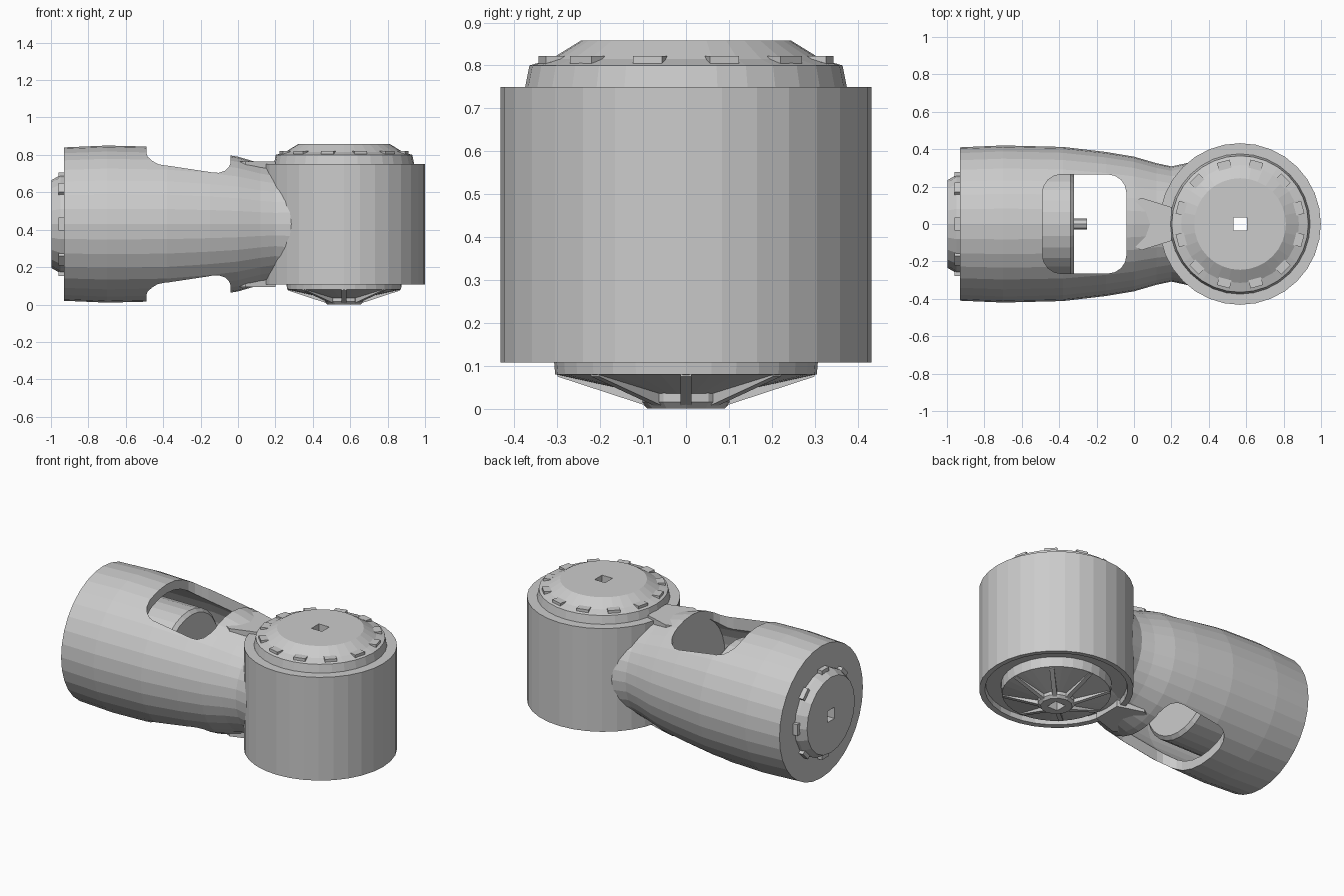
import bpy, bmesh
from math import sin, cos, pi, radians
from mathutils import Matrix, Vector

if "Cube" in bpy.data.objects:
    bpy.data.objects.remove(bpy.data.objects["Cube"])

PX, CZ = 0.567, 0.43            # drum centre in x, tube axis height
ALONG_X = Matrix.Translation((0, 0, CZ)) @ Matrix.Rotation(pi / 2, 4, 'Y')
DRUM = Matrix.Translation((PX, 0, 0))


def make(name, bm):
    bmesh.ops.recalc_face_normals(bm, faces=bm.faces)
    me = bpy.data.meshes.new(name)
    bm.to_mesh(me)
    bm.free()
    ob = bpy.data.objects.new(name, me)
    bpy.context.collection.objects.link(ob)
    return ob


def lathe(name, profile, sides, mat):
    """Closed solid of revolution from (radius, height) points."""
    bm = bmesh.new()
    rings = [[bm.verts.new(mat @ Vector((r * cos(2 * pi * i / sides), r * sin(2 * pi * i / sides), h)))
              for i in range(sides)] for r, h in profile]
    for a, b in zip(rings, rings[1:]):
        for i in range(sides):
            j = (i + 1) % sides
            bm.faces.new((a[i], a[j], b[j], b[i]))
    bm.faces.new(rings[0])
    bm.faces.new(rings[-1])
    return make(name, bm)


def prism(name, outline, lo, hi, mat=Matrix()):
    """Extrude a 2D outline from height lo to hi."""
    bm = bmesh.new()
    a, b = ([bm.verts.new(mat @ Vector((x, y, h))) for x, y in outline] for h in (lo, hi))
    n = len(outline)
    for i in range(n):
        j = (i + 1) % n
        bm.faces.new((a[i], a[j], b[j], b[i]))
    bm.faces.new(a)
    bm.faces.new(b)
    return make(name, bm)


def cut(ob, *cutters):
    for c in cutters:
        m = ob.modifiers.new("cut", 'BOOLEAN')
        m.operation, m.solver, m.object = 'DIFFERENCE', 'EXACT', c
        bpy.context.view_layer.objects.active = ob
        bpy.ops.object.modifier_apply(modifier=m.name)
    for c in cutters:
        bpy.data.objects.remove(c)


def rect(w, h):
    return [(-w, -h), (w, -h), (w, h), (-w, h)]


# Horizontal housing: tapered tube, hollow, with a window through top and bottom
housing = lathe("arm_housing", [(.41, -.93), (.42, -.7), (.412, -.38), (.385, -.15), (.36, 0),
                                (.325, .12), (.308, .2), (.325, .28), (.325, .4)], 32, ALONG_X)
cavity = lathe("cavity_cutter", [(.36, -.85), (.36, -.4), (.325, -.04)], 32, ALONG_X)
x0, x1, w, r = -.49, -.04, .265, .1
window = []
for cx, cy, start in ((x1 - r, w - r, 0), (x0 + r, w - r, 90), (x0 + r, r - w, 180), (x1 - r, r - w, 270)):
    for k in range(5):
        a = radians(start + 22.5 * k)
        window.append((cx + r * cos(a), cy + r * sin(a)))
cut(housing, cavity, prism("window_cutter", window, -.2, 1.1))

# Raised lips beside the window on the neck, top and bottom
for name, lo, hi in (("neck_pad_top", .72, .765), ("neck_pad_bottom", .095, .14)):
    prism(name, [(-.035, -.1), (.04, -.14), (.2, -.09), (.2, .09), (.04, .14), (-.035, .1)], lo, hi)

# Motor inside the housing, with its shaft
lathe("motor", [(.29, -.88), (.29, -.34), (.27, -.32)], 28, ALONG_X)
lathe("motor_shaft", [(.03, -.33), (.03, -.25)], 8, ALONG_X)

# End flange with square socket
flange = lathe("end_flange", [(.262, -.9), (.262, -.95), (.235, -.997), (.04, -.997)], 20, ALONG_X)
cut(flange, prism("socket_cutter", rect(.035, .035), -1.1, -.93, ALONG_X))
for i in range(8):
    spin = Matrix.Rotation(2 * pi * i / 8, 4, 'Z') @ Matrix.Translation((.255, 0, 0))
    prism("flange_lug", rect(.022, .035), -.96, -.92, ALONG_X @ spin)

# Vertical drum: stepped cover above, recessed hub plate below, square bore
drum = lathe("joint_drum", [(.1, .035), (.305, .08), (.31, .14), (.395, .14), (.4, .11), (.432, .108),
                            (.432, .75), (.375, .75), (.365, .8), (.315, .815), (.245, .858)],
             32, DRUM)
hub = lathe("bottom_hub", [(.09, 0), (.105, .015), (.105, .07)], 12, DRUM)
for ob in (drum, hub):
    cut(ob, prism("bore_cutter", rect(.036, .036), -.2, 1.1, DRUM))

# Screw lugs around the top cover
for i in range(12):
    spin = Matrix.Rotation(2 * pi * (i + .5) / 12, 4, 'Z') @ Matrix.Translation((.325, 0, 0))
    prism("cover_lug", rect(.022, .035), .78, .822, DRUM @ spin)

# Tapered spokes under the drum
for i in range(8):
    spin = Matrix.Rotation(2 * pi * i / 8, 4, 'Z') @ Matrix.Rotation(pi / 2, 4, 'X')
    prism("bottom_spoke", [(.08, .07), (.08, .003), (.3, .075), (.3, .1)], -.013, .013, DRUM @ spin)
